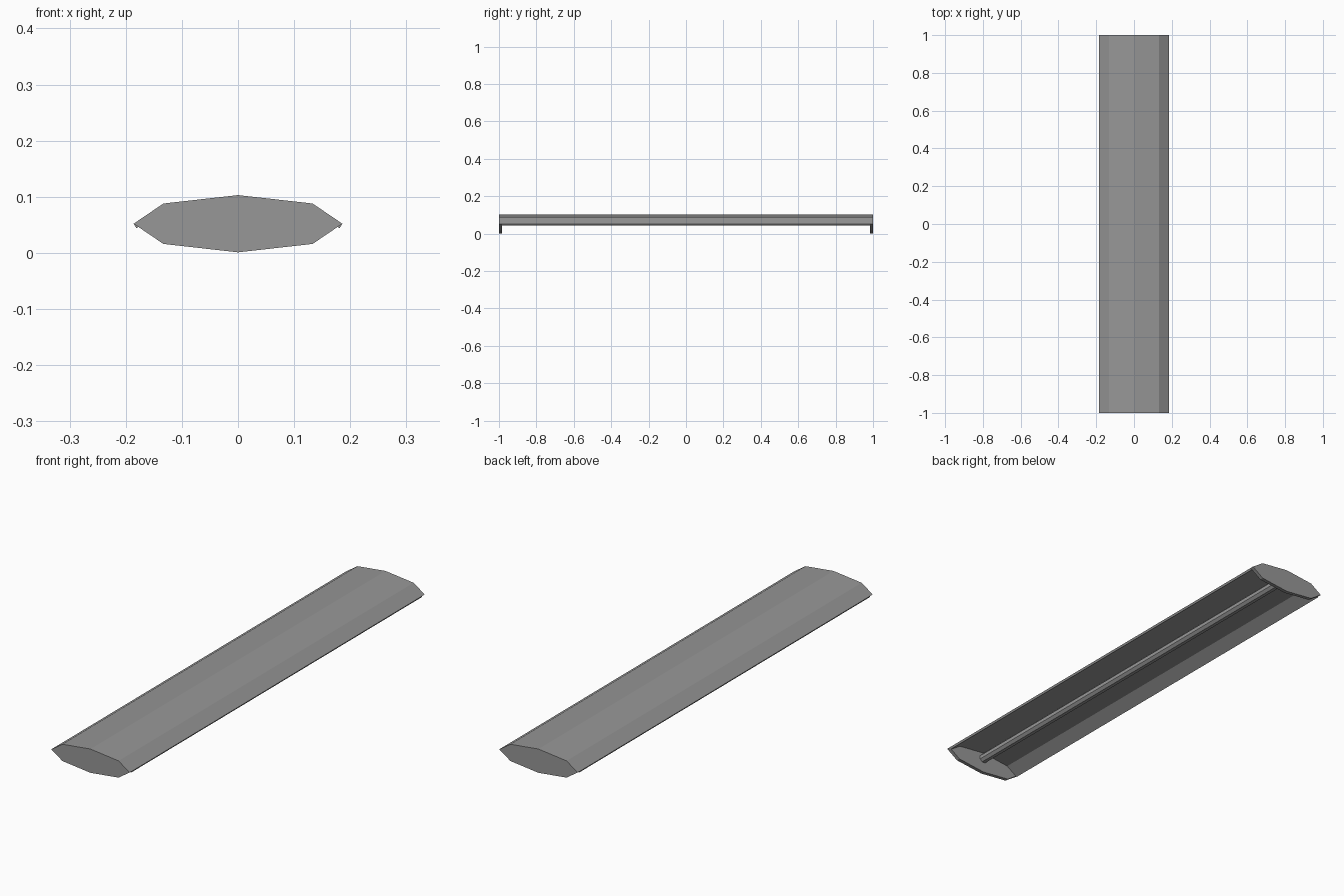
import bpy, bmesh, math

cube = bpy.data.objects.get("Cube")
if cube:
    bpy.data.objects.remove(cube, do_unlink=True)

grey = bpy.data.materials.new("mid grey")
grey.use_nodes = True
colour = (0.31, 0.31, 0.31, 1)
grey.diffuse_color = colour
grey.node_tree.nodes["Principled BSDF"].inputs["Base Color"].default_value = colour

MID, CAP = 0.052, 0.016
UPPER = [(0.186, 0), (0.133, 0.036), (0, 0.051), (-0.133, 0.036), (-0.186, 0)]


def prism(name, profile, y0, y1):
    """Extrude a closed x-z profile along y."""
    bm = bmesh.new()
    face = bm.faces.new([bm.verts.new((x, y0, z)) for x, z in profile])
    new = bmesh.ops.extrude_face_region(bm, geom=[face])["geom"]
    moved = [v for v in new if isinstance(v, bmesh.types.BMVert)]
    bmesh.ops.translate(bm, verts=moved, vec=(0, y1 - y0, 0))
    bmesh.ops.recalc_face_normals(bm, faces=bm.faces)
    mesh = bpy.data.meshes.new(name)
    bm.to_mesh(mesh)
    bm.free()
    mesh.materials.append(grey)
    obj = bpy.data.objects.new(name, mesh)
    bpy.context.collection.objects.link(obj)
    return obj


# Folded cover with its rim cut square to the sloping sides
outer = [(x, MID + z) for x, z in UPPER]
inner = [(-0.181, 0.044), (-0.130, 0.078), (0, 0.093), (0.130, 0.078), (0.181, 0.044)]
prism("cover", outer + inner, -1 + CAP, 1 - CAP)

# Flat end plates, mirrored top to bottom
plate = outer + [(-x, MID - z) for x, z in UPPER[1:-1]]
for name, side in (("front_end_plate", -1), ("back_end_plate", 1)):
    prism(name, plate, side, side * (1 - CAP))

# Lamp tube between the end plates
ring = [(0.02 * math.cos(a), 0.066 + 0.02 * math.sin(a))
        for a in (math.tau * (i + 0.5) / 8 for i in range(8))]
prism("lamp_tube", ring, -1 + CAP, 1 - CAP)
